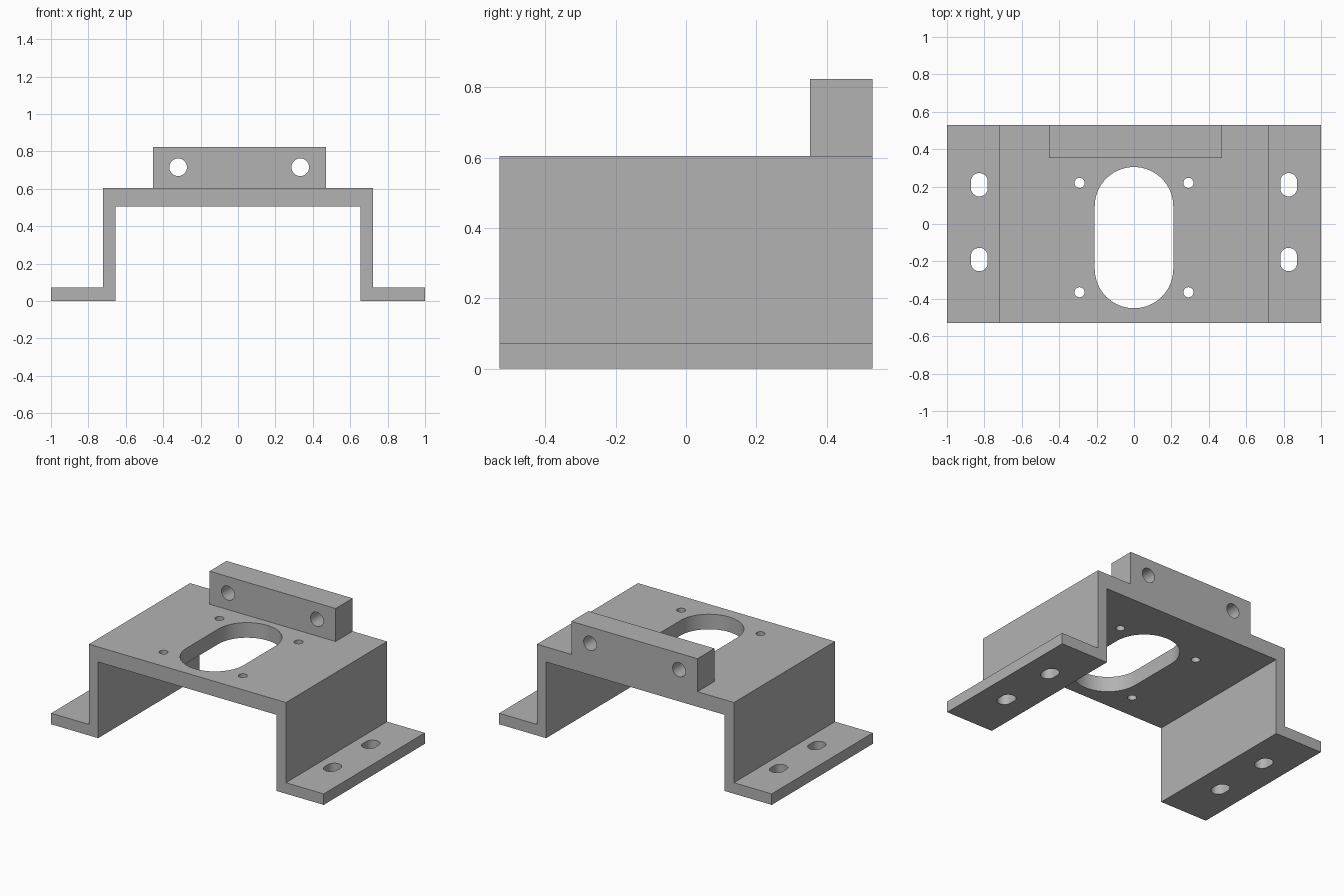
import bpy, bmesh, math
from mathutils import Matrix, Vector

cube = bpy.data.objects.get("Cube")
if cube:
    bpy.data.objects.remove(cube, do_unlink=True)

# Single grey finish
grey = bpy.data.materials.new("plain grey")
grey.use_nodes = True
colour = (0.45, 0.45, 0.45, 1)
grey.diffuse_color = colour
grey.node_tree.nodes["Principled BSDF"].inputs["Base Color"].default_value = colour

HALF_DEPTH = 0.53
TOP = 0.605


def prism(name, outline, offset):
    """Extrude a closed outline of 3D points along an offset."""
    bm = bmesh.new()
    face = bm.faces.new([bm.verts.new(p) for p in outline])
    extruded = bmesh.ops.extrude_face_region(bm, geom=[face])["geom"]
    moved = [v for v in extruded if isinstance(v, bmesh.types.BMVert)]
    bmesh.ops.translate(bm, verts=moved, vec=offset)
    bmesh.ops.recalc_face_normals(bm, faces=bm.faces)
    mesh = bpy.data.meshes.new(name)
    bm.to_mesh(mesh)
    bm.free()
    mesh.materials.append(grey)
    obj = bpy.data.objects.new(name, mesh)
    bpy.context.collection.objects.link(obj)
    return obj


def slot(x, y, radius, straight=0.0, steps=32):
    """Round-ended outline, elongated along y."""
    points = []
    for end, start in ((1, 0), (-1, math.pi)):
        for i in range(steps + 1 if straight else steps):
            a = start + math.pi * i / steps
            points.append((x + radius * math.cos(a),
                           y + end * straight / 2 + radius * math.sin(a)))
    return points


def cut(target, cutters):
    """Subtract the cutters, then smooth only the hole walls."""
    bpy.context.view_layer.objects.active = target
    for cutter in cutters:
        cutter.hide_render = True
        mod = target.modifiers.new("hole", 'BOOLEAN')
        mod.operation = 'DIFFERENCE'
        mod.solver = 'EXACT'
        mod.object = cutter
        bpy.ops.object.modifier_apply(modifier=mod.name)
        bpy.data.objects.remove(cutter, do_unlink=True)
    bpy.ops.object.select_all(action='DESELECT')
    target.select_set(True)
    bpy.ops.object.shade_smooth_by_angle(angle=math.radians(30))


# Hat-shaped bracket: half profile mirrored across x
half = [(0.655, 0.505), (0.655, 0), (1, 0), (1, 0.073), (0.723, 0.073), (0.723, TOP)]
profile = half + [(-x, z) for x, z in reversed(half)]
bracket = prism("bracket", [(x, -HALF_DEPTH, z) for x, z in profile],
                Vector((0, 2 * HALF_DEPTH, 0)))

# Large central opening, four screw holes and four flange slots
openings = [slot(0, -0.073, 0.21, 0.335)]
for side in (-1, 1):
    openings += [slot(side * 0.291, y, 0.027) for y in (0.22, -0.365)]
    openings += [slot(side * 0.827, y, 0.045, 0.035) for y in (0.21, -0.19)]
cut(bracket, [prism("hole_cutter", [(x, y, -0.1) for x, y in o], Vector((0, 0, 1)))
              for o in openings])

# Upright mounting block on the rear edge with two through holes
block = prism("mounting_block",
              [(-0.455, 0.352, TOP), (0.47, 0.352, TOP),
               (0.47, HALF_DEPTH, TOP), (-0.455, HALF_DEPTH, TOP)],
              Vector((0, 0, 0.219)))
cut(block, [prism("hole_cutter", [(px, 0.2, pz) for px, pz in slot(x, 0.715, 0.047)],
                  Vector((0, 0.5, 0))) for x in (-0.32, 0.333)])
